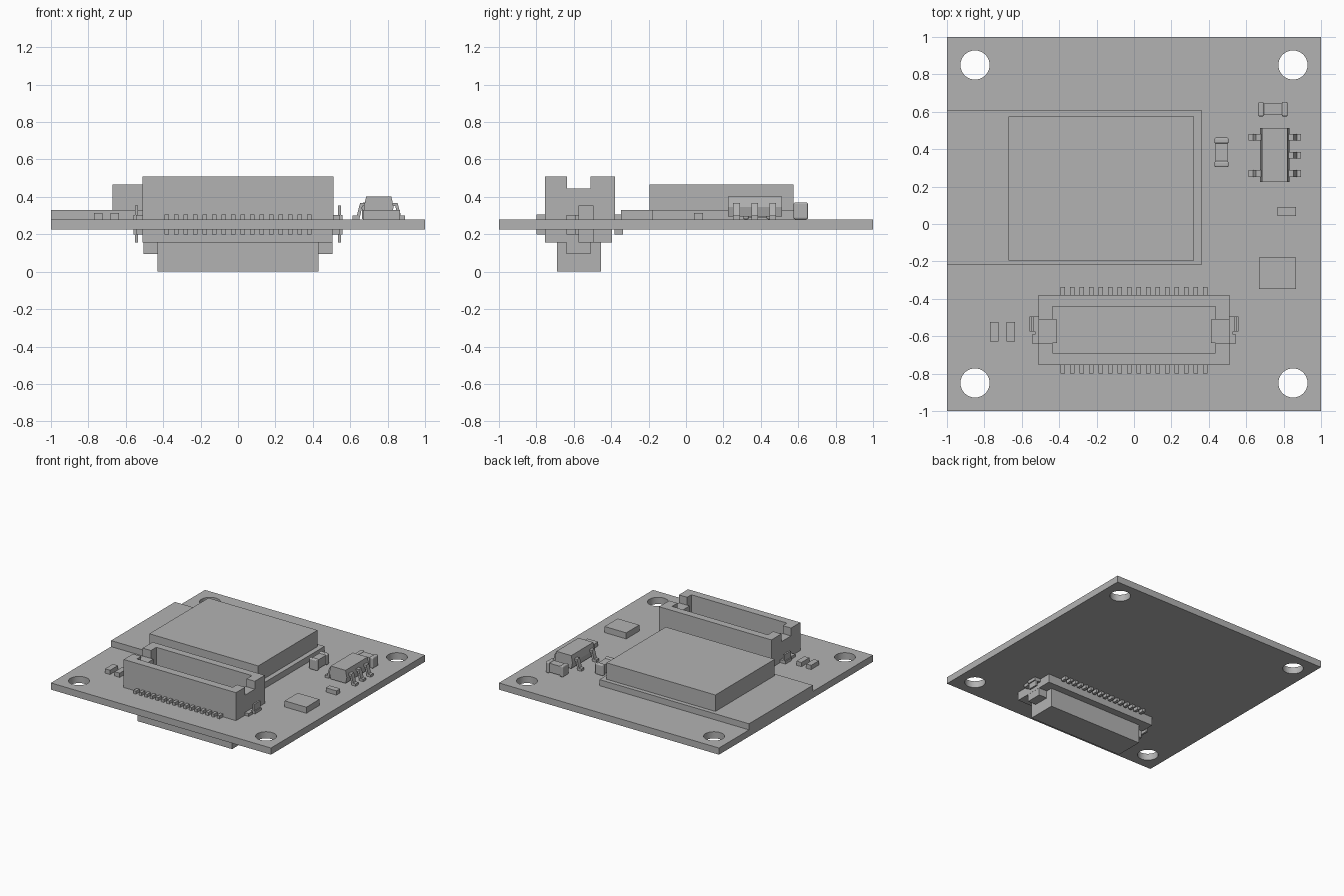
import bpy
import bmesh

if "Cube" in bpy.data.objects:
    bpy.data.objects.remove(bpy.data.objects["Cube"])

grey = bpy.data.materials.new("plain_grey")
grey.use_nodes = True
grey.diffuse_color = (0.45, 0.45, 0.45, 1)
grey.node_tree.nodes["Principled BSDF"].inputs["Base Color"].default_value = grey.diffuse_color


def boxes(name, extents, bevel=0):
    """One object from boxes given as (x0, x1, y0, y1, z0, z1)."""
    bm = bmesh.new()
    for x0, x1, y0, y1, z0, z1 in extents:
        for v in bmesh.ops.create_cube(bm, size=1)["verts"]:
            v.co = ((x0 + x1) / 2 + v.co.x * (x1 - x0),
                    (y0 + y1) / 2 + v.co.y * (y1 - y0),
                    (z0 + z1) / 2 + v.co.z * (z1 - z0))
    mesh = bpy.data.meshes.new(name)
    bm.to_mesh(mesh)
    bm.free()
    mesh.materials.append(grey)
    obj = bpy.data.objects.new(name, mesh)
    bpy.context.collection.objects.link(obj)
    if bevel:
        mod = obj.modifiers.new("rounding", "BEVEL")
        mod.width, mod.segments = bevel, 3
    return obj


def cut(obj, cutter):
    """Subtract the cutter, apply, and remove it."""
    mod = obj.modifiers.new("cut", "BOOLEAN")
    mod.operation, mod.solver, mod.object = "DIFFERENCE", "EXACT", cutter
    bpy.ops.object.select_all(action="DESELECT")
    bpy.context.view_layer.objects.active = obj
    obj.select_set(True)
    bpy.ops.object.modifier_apply(modifier=mod.name)
    bpy.data.objects.remove(cutter)


def extruded_profile(name, points, y0, y1):
    """Extrude an x-z outline along y."""
    bm = bmesh.new()
    face = bm.faces.new([bm.verts.new((x, y0, z)) for x, z in points])
    new = bmesh.ops.extrude_face_region(bm, geom=[face])["geom"]
    bmesh.ops.translate(bm, vec=(0, y1 - y0, 0),
                        verts=[g for g in new if isinstance(g, bmesh.types.BMVert)])
    bmesh.ops.recalc_face_normals(bm, faces=bm.faces)
    mesh = bpy.data.meshes.new(name)
    bm.to_mesh(mesh)
    bm.free()
    mesh.materials.append(grey)
    obj = bpy.data.objects.new(name, mesh)
    bpy.context.collection.objects.link(obj)
    return obj


TOP, UNDER = 0.28, 0.225

# Circuit board with four mounting holes
board = boxes("circuit_board", [(-1, 1, -1, 1, UNDER, TOP)])
for sx in (-1, 1):
    for sy in (-1, 1):
        bpy.ops.mesh.primitive_cylinder_add(vertices=48, radius=0.078, depth=0.4,
                                            location=(sx * 0.85, sy * 0.85, 0.25))
        cut(board, bpy.context.object)
bpy.ops.object.select_all(action="DESELECT")
bpy.context.view_layer.objects.active = board
board.select_set(True)
bpy.ops.object.shade_smooth_by_angle(angle=0.6)

# Radio module and its shield
boxes("module_board", [(-1, 0.36, -0.22, 0.61, TOP, 0.33)])
boxes("module_shield", [(-0.67, 0.32, -0.195, 0.575, 0.33, 0.465)])

# Socket on the upper side: hollow, with a notch in each end wall
socket = boxes("socket_housing", [(-0.51, 0.51, -0.755, -0.38, TOP, 0.51)])
cut(socket, boxes("cavity", [(-0.435, 0.435, -0.69, -0.44, 0.32, 0.6)]))
cut(socket, boxes("notch", [(-0.6, 0.6, -0.635, -0.51, 0.445, 0.6)]))
boxes("socket_end_guides", [(s * 0.425 - 0.012, s * 0.425 + 0.012, -0.635, -0.51, 0.31, 0.445)
                            for s in (-1, 1)])

# Plug on the underside
boxes("plug_flange", [(-0.51, 0.505, -0.755, -0.395, 0.155, UNDER)])
boxes("plug_core", [(-0.43, 0.43, -0.69, -0.455, 0.0, 0.156)])
boxes("plug_end_tabs", [(s * 0.466 - 0.038, s * 0.466 + 0.038, -0.64, -0.51, 0.095, 0.156)
                        for s in (-1, 1)])

# Two rows of solder pins on each side of the board
for name, z0, z1 in (("socket_pins", TOP, 0.305), ("plug_pins", 0.2, UNDER)):
    pins = []
    for i in range(16):
        x = -0.38 + i * 0.76 / 15
        pins += [(x - 0.012, x + 0.012, y0, y0 + 0.045, z0, z1) for y0 in (-0.8, -0.382)]
    boxes(name, pins)

# Retaining clips at the connector ends, above and below the board
for side in (-1, 1):
    label = "left" if side > 0 else "right"
    for name, foot, fin in (("socket_clip_", (TOP, 0.303), (TOP, 0.355)),
                            ("plug_clip_", (0.2, UNDER), (0.155, UNDER))):
        parts = [(0.535, 0.55, -0.575, -0.495) + fin,
                 (0.505, 0.558, -0.575, -0.495) + foot,
                 (0.505, 0.545, -0.64, -0.59) + foot,
                 (0.505, 0.53, -0.6, -0.57) + foot]
        boxes(name + label, [tuple(sorted((side * a, side * b))) + tuple(rest)
                             for a, b, *rest in parts])

# Small flat components
boxes("small_resistors", [(x, x + 0.046, -0.627, -0.525, TOP, 0.315) for x in (-0.77, -0.682)])
boxes("side_resistor", [(0.768, 0.865, 0.043, 0.092, TOP, 0.315)])
boxes("flat_chip", [(0.668, 0.865, -0.348, -0.178, TOP, 0.33)])

# Capacitors with rounded end caps
boxes("rear_capacitor_body", [(0.68, 0.805, 0.582, 0.644, 0.288, 0.362)])
boxes("rear_capacitor_caps", [(x, x + 0.032, 0.575, 0.652, TOP, 0.37) for x in (0.663, 0.79)], 0.009)
boxes("side_capacitor_body", [(0.437, 0.499, 0.32, 0.445, 0.288, 0.362)])
boxes("side_capacitor_caps", [(0.43, 0.506, y, y + 0.032, TOP, 0.37) for y in (0.304, 0.43)], 0.009)

# Regulator: tapered body and bent legs, three on one side and two on the other
extruded_profile("regulator_body", [(0.685, 0.295), (0.82, 0.295), (0.832, 0.345),
                                    (0.82, 0.402), (0.685, 0.402), (0.673, 0.345)], 0.225, 0.512)
leg = [(0.07, 0.368), (0.1, 0.368), (0.118, 0.3), (0.14, 0.3),
       (0.14, TOP), (0.104, TOP), (0.088, 0.35), (0.07, 0.35)]
for side, rows in ((1, (0.27, 0.368, 0.464)), (-1, (0.27, 0.464))):
    for y in rows:
        extruded_profile("regulator_leg", [(0.753 + side * x, z) for x, z in leg],
                         y - 0.018, y + 0.018)
